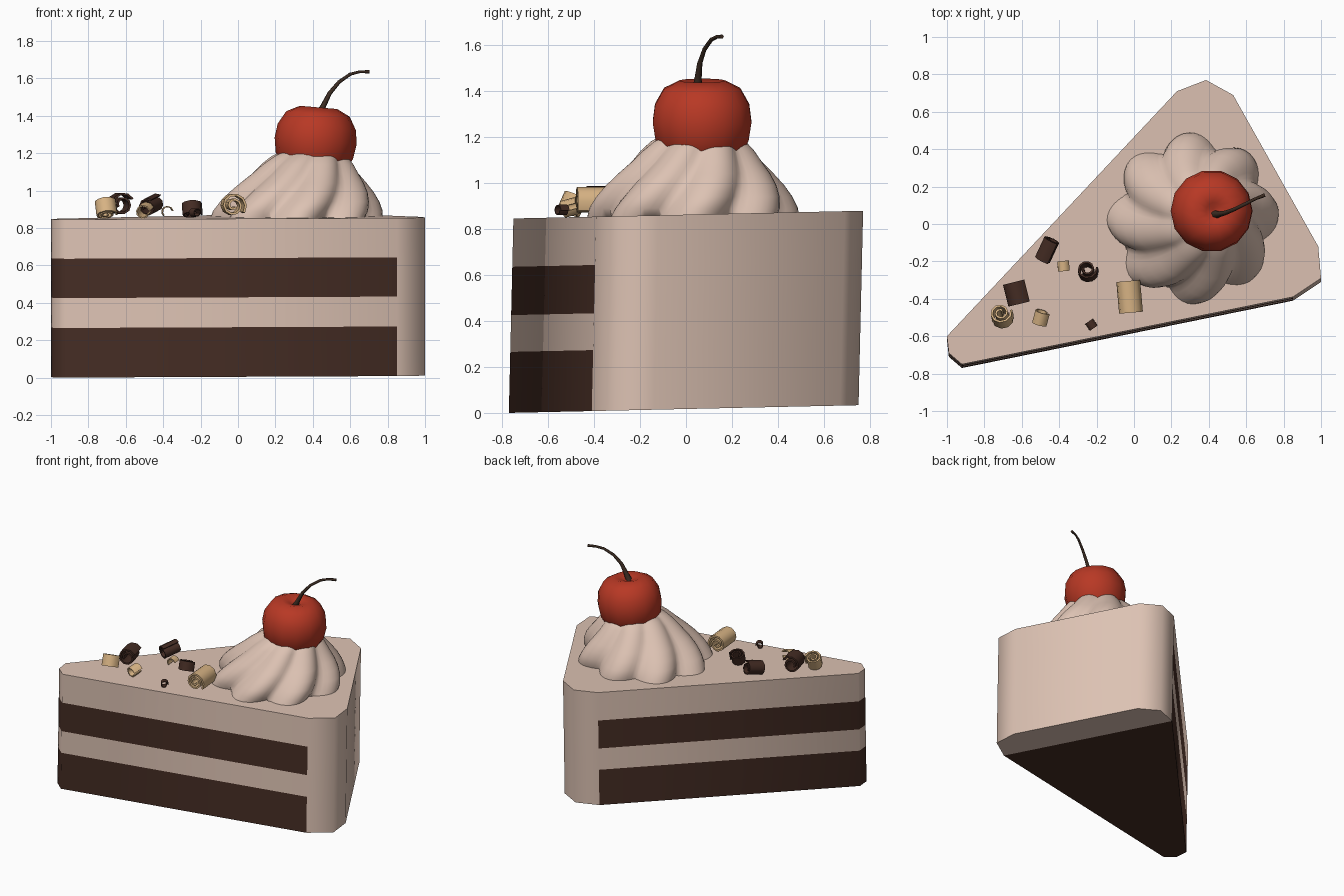
import bpy, bmesh, math
from mathutils import Euler, Vector

if "Cube" in bpy.data.objects:
    bpy.data.objects.remove(bpy.data.objects["Cube"])


def mat(name, rgb):
    m = bpy.data.materials.new(name)
    m.diffuse_color = (*rgb, 1)
    m.use_nodes = True
    m.node_tree.nodes["Principled BSDF"].inputs["Base Color"].default_value = m.diffuse_color
    return m


CREAM = mat("cream", (0.72, 0.54, 0.45))
CHOC = mat("chocolate", (0.058, 0.025, 0.017))
CHERRY = mat("cherry_red", (0.48, 0.040, 0.018))
TAN = mat("pale_chocolate", (0.68, 0.45, 0.23))
STEM = mat("stem_brown", (0.045, 0.025, 0.016))


def finish(name, bm, mats, angle=35):
    bmesh.ops.recalc_face_normals(bm, faces=bm.faces[:])
    me = bpy.data.meshes.new(name)
    bm.to_mesh(me)
    bm.free()
    ob = bpy.data.objects.new(name, me)
    bpy.context.collection.objects.link(ob)
    for m in mats:
        me.materials.append(m)
    bpy.ops.object.select_all(action='DESELECT')
    ob.select_set(True)
    bpy.context.view_layer.objects.active = ob
    bpy.ops.object.shade_smooth_by_angle(angle=math.radians(angle))
    return ob


def loft(bm, rings, caps=True):
    """Skin a list of closed rings of points."""
    vs = [[bm.verts.new(p) for p in r] for r in rings]
    n = len(vs[0])
    for a, b in zip(vs, vs[1:]):
        for i in range(n):
            j = (i + 1) % n
            bm.faces.new((a[i], a[j], b[j], b[i]))
    if caps:
        bm.faces.new(vs[0])
        bm.faces.new(vs[-1])
    return vs


# Cake wedge: sponge bands on the cut sides, frosting on the outer wall
outline = [(-0.92, -0.77), (0.85, -0.41), (1.0, -0.31), (0.985, -0.14),
           (0.53, 0.67), (0.385, 0.75), (0.23, 0.69), (-1.0, -0.62), (-0.99, -0.71)]
heights = [0, 0.265, 0.425, 0.635, 0.845]
bm = bmesh.new()


def lean(x, y, z):
    return (x, y + 0.02 * z / 0.85, z + 0.022 * (y + 0.77))


vs = loft(bm, [[lean(x, y, z) for x, y in outline] for z in heights], caps=False)
n = len(outline)
for k, f in enumerate(bm.faces):
    band, side = divmod(k, n)
    f.material_index = int(band in (0, 2) and side in (0, 6, 7, 8))
bm.faces.new(vs[-1])
bm.faces.new([vs[0][i] for i in (6, 7, 8, 0, 1)]).material_index = 1
bm.faces.new([vs[0][i] for i in range(1, 7)])
finish("cake_slice", bm, [CREAM, CHOC], 62)

# Piped cream swirl with eight twisted lobes
profile = [(0.845, 0.46), (0.89, 0.455), (0.94, 0.43), (0.99, 0.395), (1.04, 0.35),
           (1.09, 0.30), (1.14, 0.255), (1.18, 0.21), (1.22, 0.14), (1.25, 0.05)]
bm = bmesh.new()
rings = []
for k, (z, r) in enumerate(profile):
    t = k / (len(profile) - 1)
    cx, cy = 0.31 + 0.09 * t, 0.03 + 0.03 * t
    ring = []
    for i in range(96):
        a = math.tau * i / 96
        lobe = abs(math.cos(4 * (a - 0.7 * t)))
        rr = r * (1 - 0.2 * (1 - 0.5 * t) * (1 - lobe))
        ring.append((cx + rr * math.cos(a), cy + rr * math.sin(a), z))
    rings.append(ring)
loft(bm, rings)
finish("cream_swirl", bm, [CREAM], 60)

# Cherry with a dimple
prof = [(0.02, -0.22), (0.10, -0.205), (0.165, -0.155), (0.207, -0.08), (0.22, 0.0),
        (0.21, 0.075), (0.17, 0.145), (0.10, 0.18), (0.045, 0.165), (0.01, 0.145)]
bm = bmesh.new()
tilt = Euler((0, math.radians(5), 0)).to_matrix()
loft(bm, [[tilt @ Vector((r * math.cos(math.tau * i / 14), r * math.sin(math.tau * i / 14), z))
           + Vector((0.415, 0.07, 1.265)) for i in range(14)] for r, z in prof])
finish("cherry", bm, [CHERRY], 70)

# Cherry stem: tapered bent rod
path = [(0.43, 0.05, 1.40), (0.455, 0.052, 1.45), (0.49, 0.06, 1.52), (0.54, 0.08, 1.58),
        (0.60, 0.11, 1.622), (0.65, 0.135, 1.635), (0.70, 0.155, 1.635)]
radii = [0.024, 0.016, 0.012, 0.010, 0.009, 0.008, 0.010]
bm = bmesh.new()
rings = []
for k, p in enumerate(path):
    d = Vector(path[min(k + 1, 6)]) - Vector(path[max(k - 1, 0)])
    q = d.to_track_quat('Z', 'Y')
    rings.append([Vector(p) + q @ Vector((math.cos(math.tau * i / 6), math.sin(math.tau * i / 6), 0)) * radii[k]
                  for i in range(6)])
loft(bm, rings)
finish("cherry_stem", bm, [STEM], 65)


# Chocolate curls: rolled strips, axis along local y, then tilted and turned
def curl(name, pos, r, length, tilt, yaw, turns, m, start=0.0):
    bm = bmesh.new()
    rot = Euler((math.radians(tilt), 0, math.radians(yaw))).to_matrix()
    steps = max(4, int(turns * 10))
    thick = r * 0.17
    rings = []
    for k in range(steps + 1):
        t = k / steps
        a = start + math.tau * turns * t
        ro = r * (1 - 0.36 * turns * t)
        sec = [(ro, -1), (ro, 1), (ro - thick, 1), (ro - thick, -1)]
        rings.append([rot @ Vector((q * math.cos(a), s * length / 2, q * math.sin(a))) + Vector(pos)
                      for q, s in sec])
    loft(bm, rings)
    finish(name, bm, [m], 40)


curl("pale_curl_left", (-0.71, -0.49, 0.905), 0.065, 0.08, 65, 15, 1.9, TAN)
curl("dark_curl_left", (-0.63, -0.37, 0.925), 0.068, 0.12, 0, 14, 1.5, CHOC, 0.5)
curl("dark_curl_back", (-0.46, -0.14, 0.92), 0.055, 0.12, 12, -25, 1.4, CHOC, 1.0)
curl("pale_chip_back", (-0.38, -0.225, 0.885), 0.035, 0.055, 0, 5, 0.6, TAN, 0.2)
curl("dark_curl_middle", (-0.25, -0.25, 0.90), 0.06, 0.065, 70, 10, 1.6, CHOC)
curl("pale_curl_right", (-0.03, -0.39, 0.92), 0.073, 0.17, 0, 5, 2.0, TAN, -0.6)
curl("pale_chip_front", (-0.50, -0.50, 0.89), 0.045, 0.07, 15, -15, 0.9, TAN, 0.3)
curl("dark_chip_front", (-0.23, -0.54, 0.88), 0.028, 0.045, 0, 35, 1.0, CHOC)
